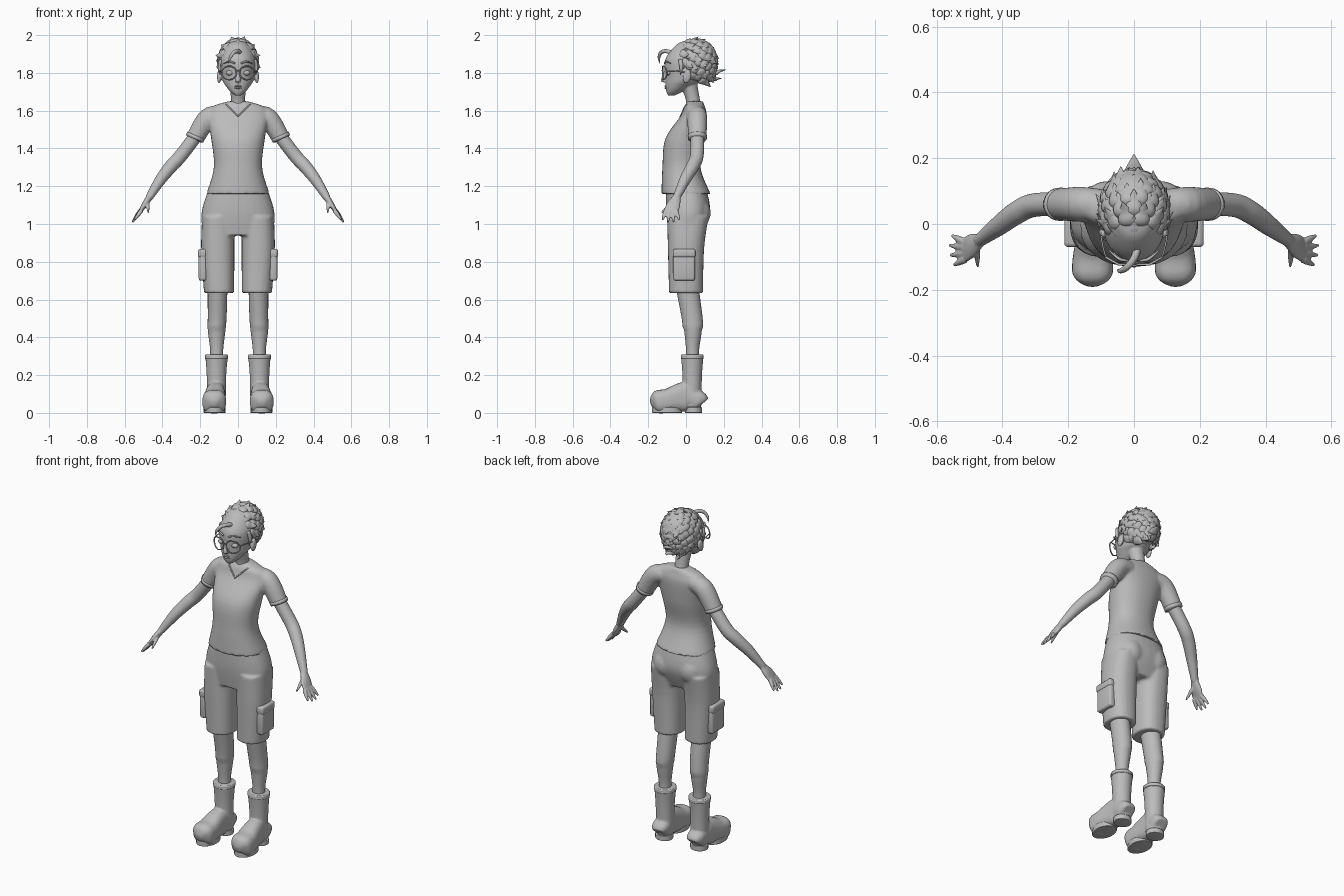
import bpy, bmesh, math, random
from mathutils import Vector, Matrix

default_cube = bpy.data.objects.get("Cube")
if default_cube:
    bpy.data.objects.remove(default_cube)
random.seed(4)

GREY = (.5, .5, .5, 1)
clay = bpy.data.materials.new("clay_grey")
clay.use_nodes = True
clay.diffuse_color = GREY
clay.node_tree.nodes["Principled BSDF"].inputs["Base Color"].default_value = GREY
SIDEWAYS, BACKWARD, UPWARD = Vector((1, 0, 0)), Vector((0, 1, 0)), Vector((0, 0, 1))


def smooth_path(keys, steps):
    """Catmull-Rom curve through tuples of any length."""
    padded = [keys[0], *keys, keys[-1]]
    path = []
    for before, start, end, after in zip(padded, padded[1:], padded[2:], padded[3:]):
        for step in range(steps):
            t = step / steps
            path.append([b + t / 2 * (c - a + t * (2 * a - 5 * b + 4 * c - d + t * (3 * (b - c) + d - a)))
                         for a, b, c, d in zip(before, start, end, after)])
    return path + [list(keys[-1])]


def loft(bm, keys, flat=False, sides=24, power=1, up=BACKWARD, steps=5):
    """Closed loft through (x, y, z, radius) or (x, y, z, radius_a, radius_b)."""
    path = smooth_path(keys, steps)
    rings = []
    for i, (x, y, z, *radii) in enumerate(path):
        across, along = SIDEWAYS, BACKWARD
        if not flat:
            ahead, behind = path[min(i + 1, len(path) - 1)], path[max(i - 1, 0)]
            tangent = Vector(ahead[:3]) - Vector(behind[:3])
            across = tangent.cross(up).normalized()
            along = across.cross(tangent).normalized()
        ring = []
        for k in range(sides):
            angle = math.tau * k / sides
            c, s = [math.copysign(abs(w) ** power, w) for w in (math.cos(angle), math.sin(angle))]
            ring.append(bm.verts.new(Vector((x, y, z)) + across * c * radii[0] + along * s * radii[-1]))
        rings.append(ring)
    for lower, upper in zip(rings, rings[1:]):
        for k in range(sides):
            bm.faces.new((lower[k - 1], lower[k], upper[k], upper[k - 1]))
    bm.faces.new(rings[0])
    bm.faces.new(rings[-1])


def body(bm, rows, **options):
    """Upright loft from rows of (z, half_width, front, back)."""
    keys = [(0, (front + back) / 2, z, width, (back - front) / 2) for z, width, front, back in rows]
    loft(bm, keys, flat=True, sides=32, **options)


def ball(bm, centre, size, tilt=0):
    matrix = Matrix.Translation(centre) @ Matrix.Rotation(tilt, 4, "X") @ Matrix.Diagonal((*size, 1))
    bmesh.ops.create_uvsphere(bm, u_segments=20, v_segments=12, radius=1, matrix=matrix)


def mirror(bm):
    """Copy everything built so far to the other side."""
    copied = bmesh.ops.duplicate(bm, geom=[*bm.verts, *bm.edges, *bm.faces])["geom"]
    verts = [item for item in copied if isinstance(item, bmesh.types.BMVert)]
    bmesh.ops.scale(bm, vec=(-1, 1, 1), verts=verts)


def finish(name, bm, voxel=None, bevel=None):
    bmesh.ops.recalc_face_normals(bm, faces=bm.faces)
    mesh = bpy.data.meshes.new(name)
    bm.to_mesh(mesh)
    bm.free()
    part = bpy.data.objects.new(name, mesh)
    bpy.context.collection.objects.link(part)
    mesh.materials.append(clay)
    mesh.shade_smooth()
    if voxel:
        blend = part.modifiers.new("blend", "REMESH")
        blend.mode, blend.voxel_size, blend.use_smooth_shade = "VOXEL", voxel, True
        part.modifiers.new("relax", "SMOOTH").iterations = 3
    if bevel:
        rounding = part.modifiers.new("rounding", "BEVEL")
        rounding.width, rounding.segments = bevel, 3
    return part


# Shirt: torso blended with two short sleeves
bm = bmesh.new()
sleeve_end, sleeve_axis = Vector((.23, .06, 1.45)), Vector((-.4, 0, .9))
loft(bm, [(.09, .06, 1.58, .045), (.16, .06, 1.56, .053), (*sleeve_end, .048)])
mirror(bm)
body(bm, [(1.16, .167, -.13, .13), (1.3, .128, -.125, .077), (1.45, .142, -.11, .1),
          (1.57, .16, -.03, .11), (1.62, .14, -.01, .1), (1.65, .05, .01, .09)], power=.9)
shirt = finish("shirt", bm, voxel=.008)

# Sleeve hems and the V-shaped neckline seam
bm = bmesh.new()
loft(bm, [(*(sleeve_end + sleeve_axis * t), r) for t, r in ((0, .045), (0, .05), (.02, .051), (.02, .046))], steps=1)
mirror(bm)
fitted_shirt = shirt.evaluated_get(bpy.context.evaluated_depsgraph_get())
seam = []
for k in range(-9, 10):
    x = k * .007
    hit, spot, *rest = fitted_shirt.ray_cast(Vector((x, -1, 1.57 + abs(x))), BACKWARD)
    if hit:
        seam.append((*spot, .004))
loft(bm, seam, sides=8, steps=1)
finish("shirt_trim", bm)

# Shorts: hips blended with two wide legs
bm = bmesh.new()
loft(bm, [(.1, 0, .634, .08, .09), (.107, 0, .87, .088, .096), (.105, .01, 1.04, .085, .11)], flat=True, power=.85)
ball(bm, (.08, .065, 1.06), (.075, .066, .08))
mirror(bm)
body(bm, [(.94, .185, -.09, .085), (1.06, .193, -.105, .128), (1.18, .158, -.106, .11)], power=.85)
finish("shorts", bm, voxel=.008)

# Cargo pockets with flaps
bm = bmesh.new()
for height, size in ((.775, (.042, .115, .15)), (.845, (.05, .12, .045))):
    bmesh.ops.create_cube(bm, size=1, matrix=Matrix.Translation((.187, -.01, height)) @ Matrix.Diagonal((*size, 1)))
mirror(bm)
finish("cargo_pockets", bm, bevel=.012)

# Lower legs
bm = bmesh.new()
loft(bm, [(.108, 0, .7, .053, .062), (.11, .03, .52, .05, .056), (.113, .037, .44, .047, .053),
          (.113, .035, .34, .035, .04), (.113, .035, .27, .035)], flat=True)
mirror(bm)
finish("legs", bm)

# Boots: shaft blended with a rounded foot
bm = bmesh.new()
loft(bm, [(.113, .033, .03, .048, .054), (.114, .033, .2, .052, .056), (.113, .033, .3, .06)], flat=True)
loft(bm, [(.114, .088, .05, .035), (.115, .07, .065, .05, .063), (.118, 0, .085, .05, .08),
          (.125, -.11, .063, .062, .058), (.126, -.16, .057, .057, .05), (.126, -.188, .05, .015)],
     up=UPWARD, power=.75)
mirror(bm)
finish("boots", bm, voxel=.006)

# Boot rims, heels and soles
bm = bmesh.new()
for x, y, low, high, wide, deep in ((.113, .033, .285, .308, .061, .06), (.115, .04, 0, .03, .05, .046),
                                    (.125, -.1, 0, .03, .057, .08)):
    loft(bm, [(x, y, low, wide, deep), (x, y, high, wide, deep)], flat=True)
mirror(bm)
finish("boot_rims_and_soles", bm, bevel=.004)

# Arms and hands: tapered arm, flat palm, four fanned fingers and a thumb
bm = bmesh.new()
wrist, palm = Vector((.47, -.05, 1.14)), Vector((.515, -.08, 1.07))
loft(bm, [(.19, .06, 1.51, .036), (.3, .058, 1.365, .036), (.355, .035, 1.305, .035),
          (.41, -.005, 1.235, .03), (*wrist, .02)])
loft(bm, [(*wrist, .017, .022), (*wrist.lerp(palm, .5), .016, .036), (*palm, .01, .038)])
fingers = [(wrist.lerp(palm, .2), Vector((.475, -.13, 1.06)))]
for k in range(4):
    spread = k - 1.5
    root = palm + Vector((.002 * spread, .018 * spread, 0))
    reach = Vector((.045 - .004 * spread ** 2, .012 * spread, .006 * spread ** 2 - .062))
    fingers.append((root, root + reach))
for root, tip in fingers:
    loft(bm, [(*root, .012), (*root.lerp(tip, .5), .01), (*tip, .005)], sides=12)
mirror(bm)
finish("arms_and_hands", bm, voxel=.0045)

# Head with neck, nose and ears
bm = bmesh.new()
ball(bm, (.1, .005, 1.78), (.011, .022, .036), tilt=-.2)
mirror(bm)
body(bm, [(1.68, .015, -.095, -.06), (1.7, .04, -.104, -.02), (1.73, .064, -.108, .03),
          (1.77, .085, -.108, .09), (1.87, .095, -.11, .13), (1.95, .06, -.05, .1), (1.97, .02, 0, .06)])
loft(bm, [(0, .045, 1.56, .06, .045), (0, .04, 1.64, .038), (0, .015, 1.74, .045)], flat=True)
loft(bm, [(0, -.105, 1.815, .008), (0, -.12, 1.76, .014), (0, -.108, 1.75, .01)], flat=True)
finish("head", bm, voxel=.005)

# Eyes, brows and lips
bm = bmesh.new()
ball(bm, (.043, -.093, 1.8), (.021, .014, .014))
loft(bm, [(.016, -.112, 1.85, .004), (.045, -.106, 1.86, .005), (.076, -.08, 1.85, .002)], sides=8, up=UPWARD)
mirror(bm)
for height in (1.72, 1.73):
    ball(bm, (0, -.106, height), (.018, .008, .005))
finish("eyes_brows_and_lips", bm)

# Round glasses: frames, temples and bridge
bm = bmesh.new()
frame = []
for k in range(29):
    c, s = math.cos(math.tau * k / 28), math.sin(math.tau * k / 28)
    frame.append((.047 + .039 * c, -.123 + .022 * max(0, c), 1.8 + .036 * s, .0035))
loft(bm, frame, sides=8, steps=1)
loft(bm, [(.086, -.1, 1.81, .003), (.098, -.05, 1.81, .003), (.1, .015, 1.8, .003)], sides=8, up=UPWARD)
mirror(bm)
loft(bm, [(-.012, -.123, 1.81, .003), (0, -.127, 1.812, .003), (.012, -.123, 1.81, .003)], sides=8)
finish("glasses", bm)

# Hair: sideburns, forelock and a cap with rows of leaf-shaped locks swept back
bm = bmesh.new()
loft(bm, [(.088, -.03, 1.87, .012, .018), (.097, -.025, 1.83, .01, .018), (.095, -.03, 1.79, .001)], sides=10)
mirror(bm)
loft(bm, [(.012, -.07, 1.905, .012), (0, -.105, 1.915, .011), (-.022, -.132, 1.908, .01),
          (-.042, -.143, 1.88, .007), (-.05, -.138, 1.85, .001)], sides=12)
crown, size = Vector((0, .045, 1.855)), Vector((.098, .112, .118))
ball(bm, crown + Vector((0, .012, .012)), size * .96, tilt=-.45)
pole = Vector((0, -.9, .44)).normalized()
pole_up = pole.cross(SIDEWAYS)
for row in range(10):
    polar = math.radians(22 + 17 * row)
    count = max(3, round(17 * math.sin(polar)))
    for k in range(count):
        turn = math.tau * (k + row % 2 / 2) / count + math.pi / 2
        spoke = SIDEWAYS * math.cos(turn) + pole_up * math.sin(turn)
        normal = pole * math.cos(polar) + spoke * math.sin(polar)
        root = crown + normal * size
        # Keep the face, ears and neck clear
        if root.z < 1.76 + max(0, .02 - root.y) * 1.35 or (root.y < 0 and root.z < 1.83):
            continue
        flow = spoke * math.cos(polar) - pole * math.sin(polar)
        if root.y > .06 and root.z < 1.86:
            flow -= UPWARD * .7
        flow = flow.normalized() * random.uniform(.075, .095)
        width, flick = random.uniform(.023, .028), random.uniform(-.01, .004)
        lock = []
        for t, lift, taper in ((0, -.012, .6), (.3, .002, 1), (.6, -.005, .8), (1, flick, .02)):
            spot = root + flow * (t - .15) + normal * lift
            spot.z = min(spot.z, 1.998)
            lock.append((*spot, width * taper, .011 * taper))
        loft(bm, lock, sides=10, up=normal, steps=3)
finish("hair", bm)
